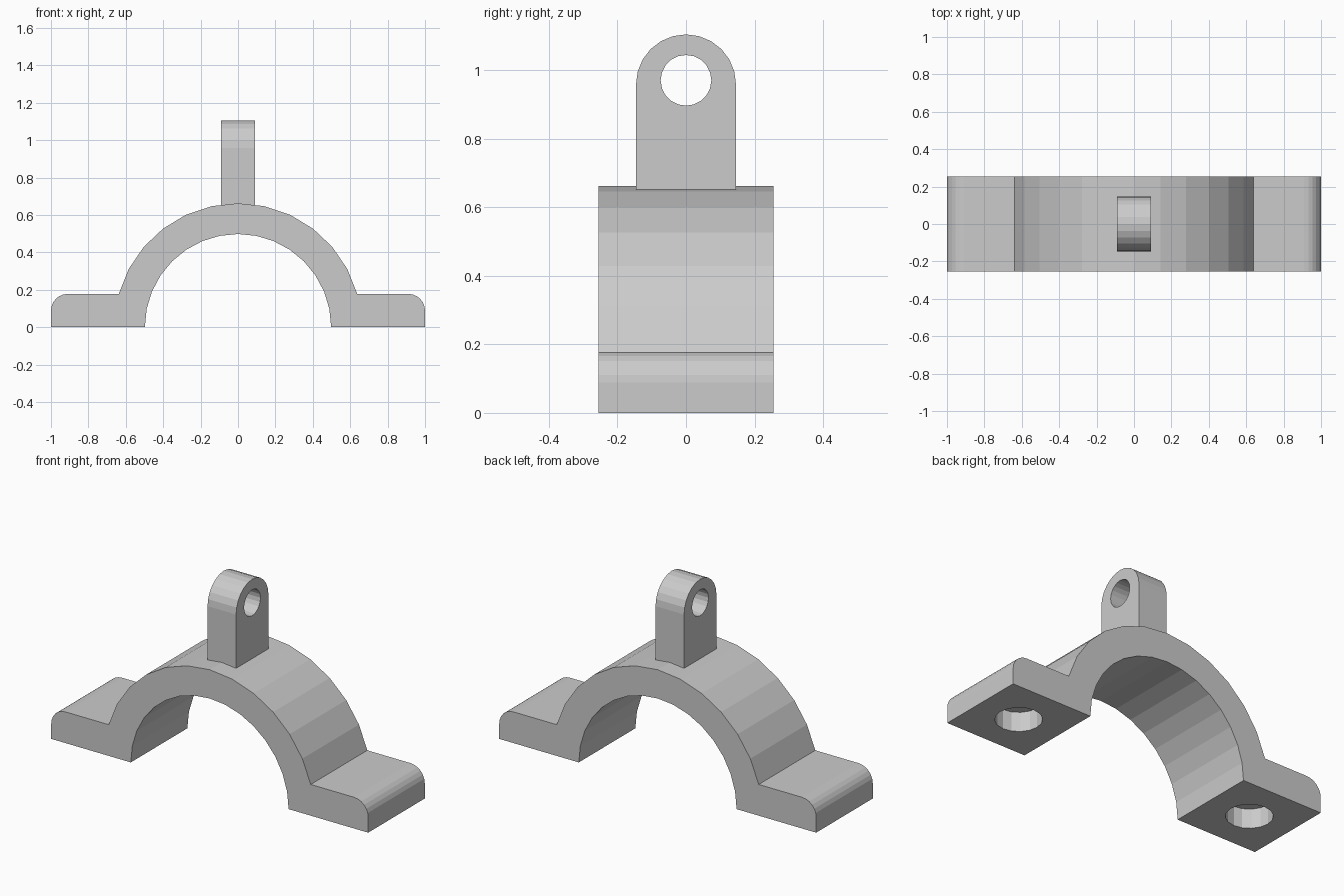
import bpy, bmesh
from math import sin, cos, pi, asin, sqrt
from mathutils import Vector

if "Cube" in bpy.data.objects:
    bpy.data.objects.remove(bpy.data.objects["Cube"])

HALF_DEPTH = 0.255
FOOT_H = 0.178
R_OUT, R_IN = 0.662, 0.498


def arc(cx, cz, r, a0, a1, n):
    return [(cx + r * cos(a0 + (a1 - a0) * i / n), cz + r * sin(a0 + (a1 - a0) * i / n))
            for i in range(n + 1)]


def prism(name, profile, half, axis):
    """Extrude a 2D profile symmetrically along the x, y or z axis."""
    place = {'x': lambda a, b, t: (t, a, b),
             'y': lambda a, b, t: (a, t, b),
             'z': lambda a, b, t: (a, b, t)}[axis]
    bm = bmesh.new()
    face = bm.faces.new([bm.verts.new(place(a, b, -half)) for a, b in profile])
    ext = bmesh.ops.extrude_face_region(bm, geom=[face])
    moved = [g for g in ext['geom'] if isinstance(g, bmesh.types.BMVert)]
    bmesh.ops.translate(bm, verts=moved, vec=Vector(place(0, 0, 2 * half)))
    bmesh.ops.recalc_face_normals(bm, faces=bm.faces)
    mesh = bpy.data.meshes.new(name)
    bm.to_mesh(mesh)
    bm.free()
    obj = bpy.data.objects.new(name, mesh)
    bpy.context.collection.objects.link(obj)
    return obj


def boolean(target, tool, op):
    """Apply a boolean and remove the tool object."""
    mod = target.modifiers.new(op.lower(), 'BOOLEAN')
    mod.operation, mod.object, mod.solver = op, tool, 'EXACT'
    bpy.context.view_layer.objects.active = target
    bpy.ops.object.modifier_apply(modifier=mod.name)
    bpy.data.objects.remove(tool)


# Saddle clamp: feet with rounded outer corners and a half-ring arch
shoulder = asin(FOOT_H / R_OUT)
fil = 0.09
right_corner = arc(1 - fil, FOOT_H - fil, fil, 0, pi / 2, 6)
left_corner = arc(-1 + fil, FOOT_H - fil, fil, pi / 2, pi, 6)
profile = ([(1, 0)] + right_corner
           + arc(0, 0, R_OUT, shoulder, pi - shoulder, 12)
           + left_corner + [(-1, 0)]
           + arc(0, 0, R_IN, pi, 0, 16))
clamp = prism("saddle_clamp", profile, HALF_DEPTH, 'y')

# Blind screw holes in the underside of both feet
for side in (-1, 1):
    hole = prism("foot_hole_cutter", arc(side * 0.75, 0, 0.12, 0, 2 * pi * 15 / 16, 15), 0.11, 'z')
    boolean(clamp, hole, 'DIFFERENCE')

# Upright eye lug with a round top and a cross hole
lug_w, lug_z = 0.146, 0.959
lug = prism("eye_lug", [(-lug_w, 0.58), (lug_w, 0.58)] + arc(0, lug_z, lug_w, 0, pi, 12), 0.09, 'x')
eye = prism("eye_cutter", arc(0, lug_z + 0.012, 0.074, 0, 2 * pi * 19 / 20, 19), 0.3, 'x')
boolean(lug, eye, 'DIFFERENCE')
boolean(clamp, lug, 'UNION')
